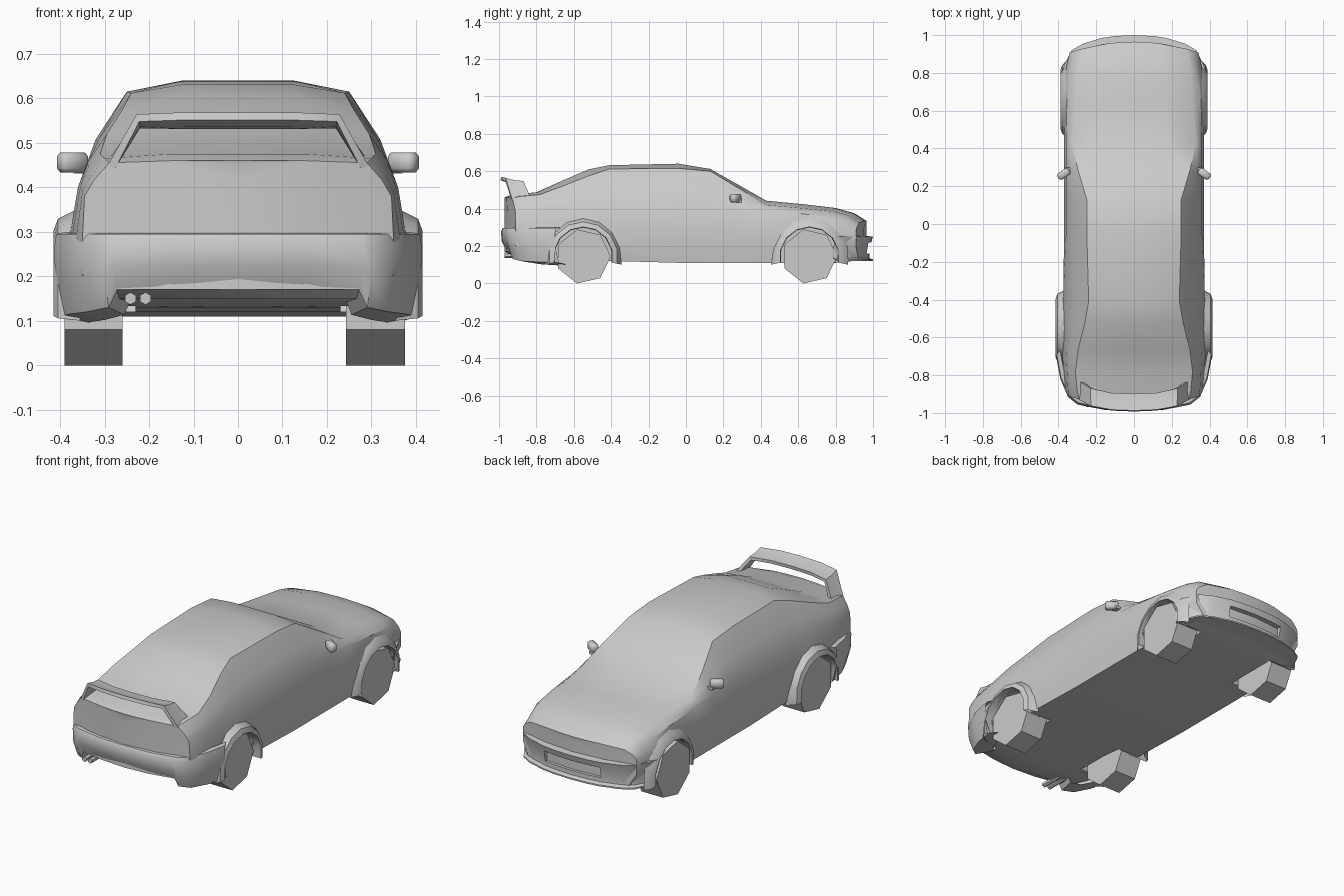
import bpy, bmesh, math
from mathutils import Matrix, Vector

if "Cube" in bpy.data.objects:
    bpy.data.objects.remove(bpy.data.objects["Cube"])

GREY = (0.6, 0.6, 0.6, 1)
paint = bpy.data.materials.new("light grey")
paint.use_nodes = True
paint.diffuse_color = GREY
paint.node_tree.nodes["Principled BSDF"].inputs["Base Color"].default_value = GREY


def select_only(obj):
    bpy.ops.object.select_all(action='DESELECT')
    obj.select_set(True)
    bpy.context.view_layer.objects.active = obj


def apply_modifiers(obj):
    select_only(obj)
    for mod in list(obj.modifiers):
        bpy.ops.object.modifier_apply(modifier=mod.name)


def finish(name, bm, mirror=False, angle=35, thickness=0):
    """Turn a bmesh into a painted, smooth shaded object."""
    bmesh.ops.remove_doubles(bm, verts=bm.verts, dist=0.0005)
    bmesh.ops.recalc_face_normals(bm, faces=bm.faces)
    mesh = bpy.data.meshes.new(name)
    bm.to_mesh(mesh)
    bm.free()
    mesh.materials.append(paint)
    obj = bpy.data.objects.new(name, mesh)
    bpy.context.collection.objects.link(obj)
    if thickness:
        solid = obj.modifiers.new("thickness", 'SOLIDIFY')
        solid.thickness = thickness
        solid.offset = 0
    if mirror:
        obj.modifiers.new("mirror", 'MIRROR').use_clip = True
    apply_modifiers(obj)
    bpy.ops.object.shade_smooth_by_angle(angle=math.radians(angle))
    return obj


def grid(bm, rows, close=False):
    """Skin a list of equally long point rows with quads."""
    rows = [[bm.verts.new(p) for p in row] for row in rows]
    for a, b in zip(rows, rows[1:]):
        for i in range(len(a) if close else len(a) - 1):
            j = (i + 1) % len(a)
            bm.faces.new((a[i], a[j], b[j], b[i]))
    return rows


def bow(x, y):
    """Round the nose and tail in plan."""
    amount = min(max((abs(y) - 0.7) / 0.25, 0), 1) * 0.06
    return y - math.copysign(amount * (x / 0.35) ** 2, y)


# Body stations: y, floor z, floor x, side x, belt x, belt z, roof edge x, z, top z
STATIONS = [
    (-.97, .17, .28, .35, .345, .38, .29, .455, .46),
    (-.93, .15, .31, .365, .35, .39, .3, .465, .475),
    (-.8, .14, .34, .375, .355, .4, .31, .475, .487),
    (-.66, .13, .345, .38, .36, .4, .295, .52, .55),
    (-.52, .13, .35, .38, .36, .4, .26, .575, .61),
    (-.41, .12, .36, .375, .36, .4, .24, .612, .632),
    (-.04, .11, .36, .37, .36, .4, .25, .615, .64),
    (.13, .11, .36, .37, .36, .4, .25, .6, .612),
    (.28, .11, .36, .37, .36, .4, .295, .51, .527),
    (.43, .11, .36, .37, .36, .39, .33, .42, .442),
    (.64, .11, .35, .375, .355, .37, .31, .4, .422),
    (.8, .11, .34, .37, .35, .35, .3, .385, .403),
    (.9, .12, .32, .355, .33, .33, .29, .365, .375),
    (.965, .13, .3, .34, .325, .3, .28, .325, .335),
]


def section(y, zb, wb, w, wsh, zsh, xr, zr, zt, spread=1):
    bulge = 0.07 * (zr - zsh)
    pts = [(0, zb), (wb, zb), (w, 0.2), (w, 0.28), (wsh, zsh),
           ((wsh + xr) / 2 + bulge, (zsh + zr) / 2), (xr, zr), (xr / 2, zt), (0, zt)]
    return [(x * spread, bow(x * spread, y), z) for x, z in pts]


bm = bmesh.new()
tail = [section(*STATIONS[0], spread=s) for s in (0, 0.5)]
nose = [section(*STATIONS[-1], spread=s) for s in (0.5, 0)]
grid(bm, tail + [section(*s) for s in STATIONS] + nose)
bmesh.ops.dissolve_degenerate(bm, dist=0.0005, edges=bm.edges)
body = finish("car_body", bm, mirror=True)


# Wheels and the wells cut for them
def drum(radius, x0, x1, y, z, sides, turn=0):
    bm = bmesh.new()
    ring = [(y + radius * math.cos(turn + math.tau * i / sides),
             z + radius * math.sin(turn + math.tau * i / sides)) for i in range(sides)]
    ends = grid(bm, [[(x, *p) for p in ring] for x in (x0, x1)], close=True)
    for end in ends:
        bm.faces.new(end)
    return bm


AXLES = {"rear": (-0.55, 0.415), "front": (0.66, 0.39)}
for axle, (y, lip) in AXLES.items():
    for side, x0, x1 in (("right", -0.39, -0.26), ("left", 0.243, 0.375)):
        finish(f"{axle}_{side}_wheel",
               drum(0.148, x0, x1, y, 0.144, 7, math.radians(-103)))
        s = 1 if x0 > 0 else -1
        cutter = finish("well_cutter", drum(0.16, s * 0.23, s * 0.5, y, 0.144, 10))
        cutter.hide_render = True
        cut = body.modifiers.new("wheel_well", 'BOOLEAN')
        cut.object = cutter
        cut.solver = 'EXACT'
        apply_modifiers(body)
        bpy.data.objects.remove(cutter)
    # Flared arch: body edge, lip, then inward return
    bm = bmesh.new()
    rows = []
    for i in range(9):
        a = math.radians(-12 + 204 * i / 8)
        rows.append([(x, y + r * math.cos(a), 0.144 + r * math.sin(a))
                     for r, x in ((0.21, 0.355), (0.185, lip - 0.01),
                                  (0.158, lip), (0.155, 0.3))])
    grid(bm, rows)
    finish(f"{axle}_wheel_arches", bm, mirror=True)
select_only(body)
bpy.ops.object.shade_smooth_by_angle(angle=math.radians(35))


# Bumpers: plan path (x, y, bottom z) skinned through inset and height rows
def bumper(name, path, top, profile, mouth=False):
    bm = bmesh.new()
    rows = []
    for x, y, low in path:
        rows.append([(x * k, y * k, low + (top - low) * h) for k, h in profile])
    grid(bm, rows)
    if mouth:
        # Air intake sunk into the middle of the bumper
        bm.faces.ensure_lookup_table()
        faces = [f for f in bm.faces if f.calc_center_median().x < 0.17
                 and 0.16 < f.calc_center_median().z < 0.22
                 and f.calc_center_median().y > 0.95]
        made = bmesh.ops.extrude_face_region(bm, geom=faces)["geom"]
        bmesh.ops.delete(bm, geom=faces, context='FACES')
        bmesh.ops.translate(bm, vec=(0, -0.05, 0),
                            verts=[v for v in made if isinstance(v, bmesh.types.BMVert)])
        wall = [f for f in bm.faces if all(abs(v.co.x) < 0.001 for v in f.verts)]
        bmesh.ops.delete(bm, geom=wall, context='FACES')
    return finish(name, bm, mirror=True)


bumper("rear_bumper",
       [(0, -.99, .175), (.15, -.985, .175), (.28, -.96, .17), (.3, -.955, .13),
        (.35, -.915, .12), (.39, -.82, .115), (.413, -.7, .11)], 0.295,
       [(0.95, 1.02), (0.99, 1), (1, 0.85), (0.995, 0.4), (0.97, 0), (0.85, -0.1)])
bumper("front_bumper",
       [(0, 1, .12), (.1, .995, .12), (.17, .985, .12), (.27, .955, .12),
        (.33, .92, .12), (.37, .84, .12), (.385, .8, .12)], 0.25,
       [(0.94, 1.05), (1, 1), (0.99, 0.75), (0.98, 0.3),
        (0.98, 0.12), (1, 0.06), (1, 0), (0.85, 0)], mouth=True)

# Rear wing: one bent sheet running from deck to blade
bm = bmesh.new()
grid(bm, [[(x, yf, zf), (x, (yf + yb) / 2, (zf + zb) / 2 - 0.004), (x, yb, zb)]
          for x, yf, zf, yb, zb in ((0, -.9, .54, -.99, .56), (.12, -.895, .54, -.985, .56),
                                    (.225, -.87, .54, -.965, .556),
                                    (.285, -.83, .455, -.93, .445))])
finish("rear_wing", bm, mirror=True, thickness=0.018)

# Door mirrors: tapered housing on a short stalk
bm = bmesh.new()
housing = Matrix.LocRotScale(Vector((0.372, 0.265, 0.456)),
                             Matrix.Rotation(math.radians(-35), 3, 'Z').to_quaternion(),
                             Vector((0.07, 0.04, 0.045)))
bmesh.ops.create_cube(bm, size=1, matrix=housing)
bmesh.ops.bevel(bm, geom=bm.edges[:], offset=0.009, segments=1, affect='EDGES')
stalk = Matrix.LocRotScale(Vector((0.345, 0.285, 0.438)), None, Vector((0.05, 0.03, 0.015)))
bmesh.ops.create_cube(bm, size=1, matrix=stalk)
finish("door_mirrors", bm, mirror=True, angle=50)

# Twin exhaust tips on the right
for label, x in (("outer", -0.242), ("inner", -0.208)):
    bm = bmesh.new()
    bmesh.ops.create_cone(bm, cap_ends=True, segments=6, radius1=0.014, radius2=0.014, depth=0.12,
                          matrix=Matrix.Translation((x, -0.91, 0.15))
                          @ Matrix.Rotation(math.pi / 2, 4, 'X'))
    finish(f"{label}_exhaust_tip", bm)
